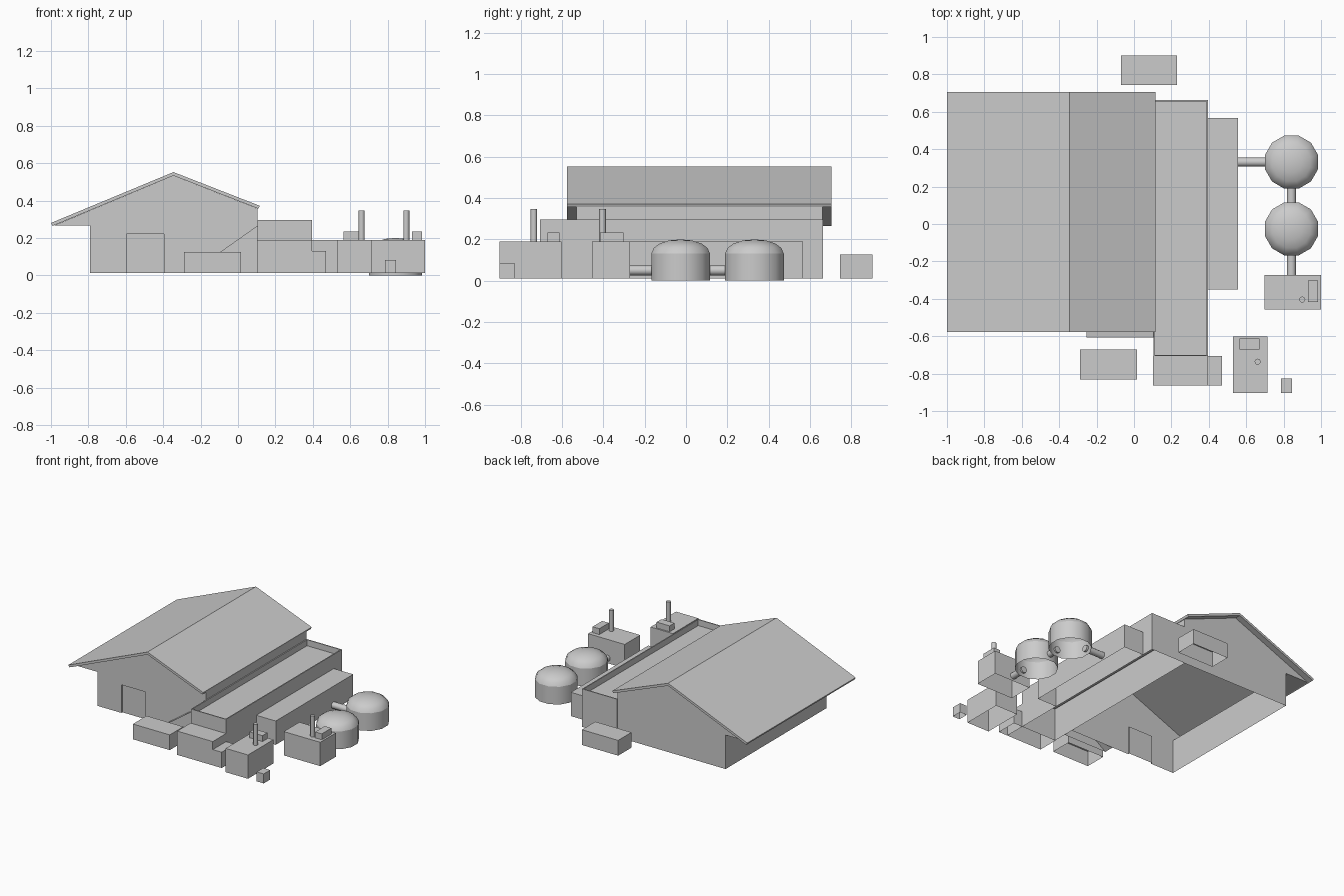
import bpy, bmesh, math
from mathutils import Vector, Matrix

if "Cube" in bpy.data.objects:
    bpy.data.objects.remove(bpy.data.objects["Cube"])

BASE = 0.012


def finish(name, bm, smooth=False):
    bmesh.ops.remove_doubles(bm, verts=bm.verts, dist=1e-5)
    me = bpy.data.meshes.new(name)
    bm.to_mesh(me)
    bm.free()
    ob = bpy.data.objects.new(name, me)
    bpy.context.collection.objects.link(ob)
    if smooth:
        bpy.context.view_layer.objects.active = ob
        ob.select_set(True)
        bpy.ops.object.shade_smooth_by_angle(angle=math.radians(45))
        ob.select_set(False)
    return ob


def face(bm, pts):
    return bm.faces.new([bm.verts.new(p) for p in pts])


def box(name, x0, x1, y0, y1, z1, z0=BASE, parapet=None):
    """Box without a floor; parapet = (rim width, roof depth)."""
    bm = bmesh.new()
    bmesh.ops.create_cube(bm, size=1)
    bm.transform(Matrix.Translation(((x0 + x1) / 2, (y0 + y1) / 2, (z0 + z1) / 2))
                 @ Matrix.Diagonal((x1 - x0, y1 - y0, z1 - z0, 1)))
    bmesh.ops.delete(bm, geom=[f for f in bm.faces if f.normal.z < -0.5],
                     context='FACES_ONLY')
    if parapet:
        top = [f for f in bm.faces if f.normal.z > 0.5]
        bmesh.ops.inset_region(bm, faces=top, thickness=parapet[0])
        low = bmesh.ops.extrude_face_region(bm, geom=top)['geom']
        bmesh.ops.translate(bm, vec=(0, 0, -parapet[1]),
                            verts=[v for v in low if isinstance(v, bmesh.types.BMVert)])
        bmesh.ops.delete(bm, geom=[f for f in top if f.is_valid], context='FACES_ONLY')
        bmesh.ops.recalc_face_normals(bm, faces=bm.faces)
    return finish(name, bm)


def prism(name, profile, y0, y1):
    """Closed xz profile pulled along y."""
    bm = bmesh.new()
    f = face(bm, [(x, y0, z) for x, z in profile])
    ext = bmesh.ops.extrude_face_region(bm, geom=[f])['geom']
    bmesh.ops.translate(bm, vec=(0, y1 - y0, 0),
                        verts=[v for v in ext if isinstance(v, bmesh.types.BMVert)])
    bmesh.ops.recalc_face_normals(bm, faces=bm.faces)
    return finish(name, bm)


def rod(name, a, b, r, sides=12):
    a, b = Vector(a), Vector(b)
    bm = bmesh.new()
    bmesh.ops.create_cone(bm, cap_ends=True, segments=sides, radius1=r, radius2=r,
                          depth=(b - a).length)
    rot = (b - a).to_track_quat('Z', 'Y').to_matrix().to_4x4()
    bm.transform(Matrix.Translation((a + b) / 2) @ rot)
    return finish(name, bm, True)


def lathe(name, x, y, profile, sides=12):
    bm = bmesh.new()
    ang = [2 * math.pi * (i + 0.5) / sides for i in range(sides + 1)]
    for (r0, z0), (r1, z1) in zip(profile, profile[1:]):
        for a, b in zip(ang, ang[1:]):
            p = [(r0, a, z0), (r0, b, z0), (r1, b, z1), (r1, a, z1)]
            if r1 == 0:
                p.pop()
            face(bm, [(x + r * math.cos(t), y + r * math.sin(t), z) for r, t, z in p])
    return finish(name, bm, True)


# Barn walls with flat soffit on the left and a recessed front door, open below
Y0, Y1, DOOR = -0.53, 0.66, 0.012
outline = [(0.105, BASE), (0.105, 0.357), (-0.345, 0.533), (-0.985, 0.266),
           (-0.79, 0.266), (-0.79, BASE)]
opening = [(-0.595, BASE), (-0.595, 0.222), (-0.395, 0.222), (-0.395, BASE)]
bm = bmesh.new()
face(bm, [(x, Y0, z) for x, z in outline + opening][::-1]).normal_flip()
face(bm, [(x, Y1, z) for x, z in outline])
for k in (0, 3, 4):
    (xa, za), (xb, zb) = outline[k], outline[k + 1]
    face(bm, [(xa, Y0, za), (xa, Y1, za), (xb, Y1, zb), (xb, Y0, zb)])
for (xa, za), (xb, zb) in zip(opening, opening[1:]):
    face(bm, [(xa, Y0, za), (xb, Y0, zb), (xb, Y0 + DOOR, zb), (xa, Y0 + DOOR, za)])
face(bm, [(x, Y0 + DOOR, z) for x, z in opening])
bmesh.ops.remove_doubles(bm, verts=bm.verts, dist=1e-5)
bmesh.ops.recalc_face_normals(bm, faces=bm.faces)
finish("barn_walls", bm)

# Gable roof slab
prism("barn_roof", [(-1.0, 0.28), (-0.992, 0.264), (-0.345, 0.533), (0.109, 0.356),
                    (0.116, 0.372), (-0.345, 0.552)], -0.577, 0.705)

# Sloped ramp beside the front wall
bm = bmesh.new()
R = [(-0.255, BASE), (0.105, BASE), (0.105, 0.266)]
for y in (-0.606, Y0):
    face(bm, [(x, y, z) for x, z in R])
for (xa, za), (xb, zb) in ((R[1], R[2]), (R[2], R[0])):
    face(bm, [(xa, -0.606, za), (xa, Y0, za), (xb, Y0, zb), (xb, -0.606, zb)])
bmesh.ops.remove_doubles(bm, verts=bm.verts, dist=1e-5)
bmesh.ops.recalc_face_normals(bm, faces=bm.faces)
finish("front_ramp", bm)

# Flat-roofed annex and lower side buildings
box("annex", 0.105, 0.396, -0.707, 0.663, 0.296, parapet=(0.011, 0.045))
box("side_building", 0.396, 0.557, -0.349, 0.566, 0.19)
box("front_shed", 0.102, 0.396, -0.864, -0.707, 0.19)
box("front_shed_step", 0.396, 0.47, -0.864, -0.707, 0.13)

# Loose crates front and back
box("front_crate", -0.288, 0.017, -0.831, -0.67, 0.126)
box("back_crate", -0.07, 0.23, 0.744, 0.902, 0.126)
box("small_crate", 0.787, 0.845, -0.903, -0.827, 0.083)

# Two generators with vent box and exhaust pipe
GENS = [((0.53, 0.715, -0.903, -0.602), (0.565, 0.672, -0.67, -0.613), (0.661, -0.736)),
        ((0.698, 1.0, -0.456, -0.272), (0.93, 0.985, -0.416, -0.303), (0.9, -0.404))]
for i, (body, vent, (px, py)) in enumerate(GENS, 1):
    box(f"generator_{i}", *body, 0.19)
    box(f"generator_vent_{i}", *vent, 0.234, 0.19)
    rod(f"exhaust_pipe_{i}", (px, py, 0.188), (px, py, 0.346), 0.016)

# Domed tanks, open below
TX, TR = 0.842, 0.147
for i, ty in enumerate((-0.026, 0.331), 1):
    lathe(f"tank_wall_{i}", TX, ty, [(TR, 0), (TR, 0.132)])
    lathe(f"tank_dome_{i}", TX, ty, [(TR, 0.132), (0.134, 0.159), (0.105, 0.18),
                                     (0.058, 0.195), (0, 0.2)])

# Connecting pipes
rod("generator_tank_pipe", (TX, -0.28, 0.05), (TX, -0.155, 0.05), 0.024)
rod("tank_link_pipe", (TX, 0.105, 0.05), (TX, 0.2, 0.05), 0.024)
rod("tank_building_pipe", (0.55, 0.331, 0.05), (0.715, 0.331, 0.05), 0.024)
